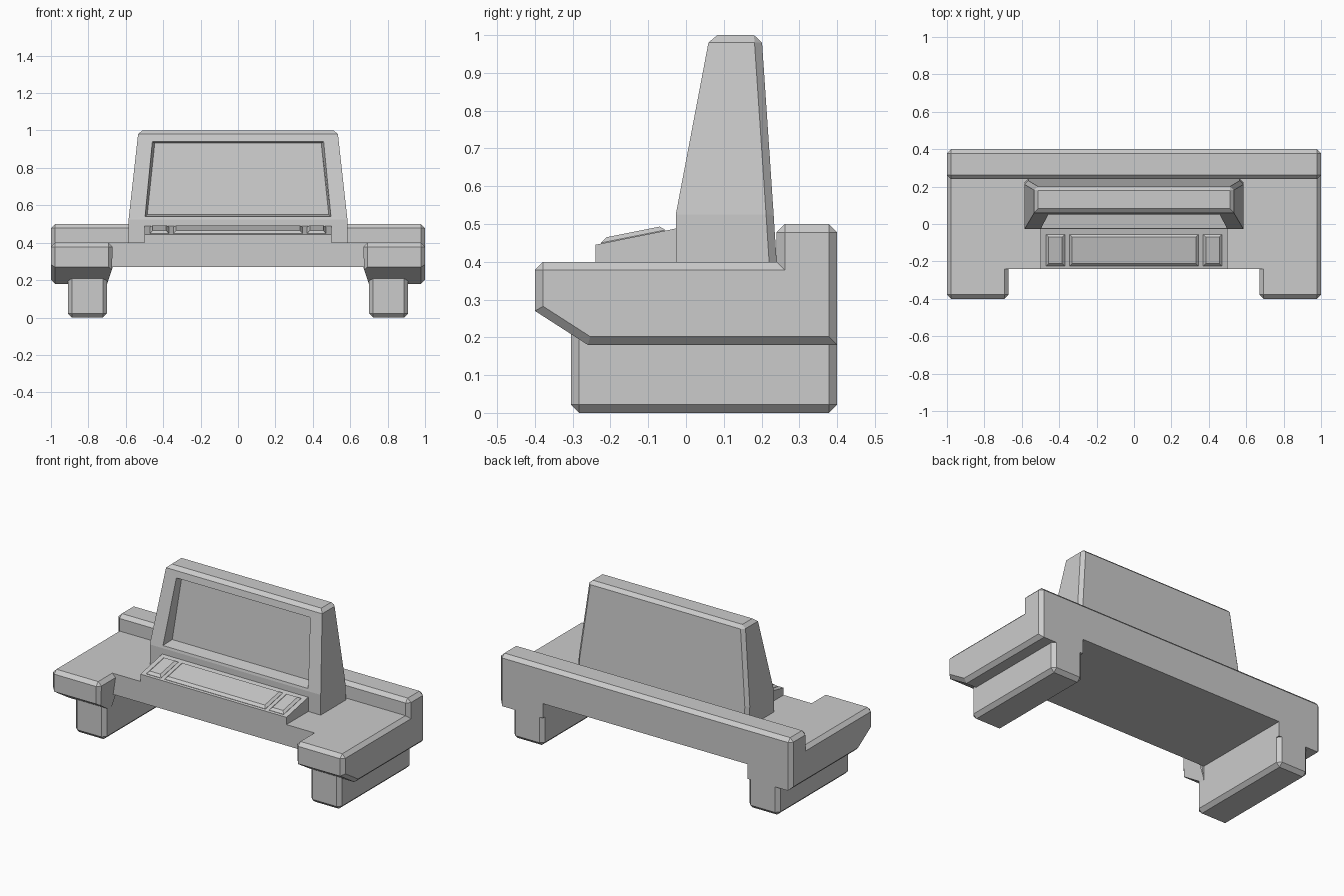
import bpy, bmesh
from mathutils import Vector

if "Cube" in bpy.data.objects:
    bpy.data.objects.remove(bpy.data.objects["Cube"])


def loft(name, rings, bevel=None, width=0.022, mirror=False, edit=None):
    """Closed solid through equal-length rings; chamfers edges whose midpoint passes bevel()."""
    bm = bmesh.new()
    loops = [[bm.verts.new(p) for p in r] for r in rings]
    n = len(rings[0])
    for a, b in zip(loops, loops[1:]):
        for i in range(n):
            j = (i + 1) % n
            bm.faces.new((a[i], a[j], b[j], b[i]))
    bm.faces.new(loops[0][::-1])
    bm.faces.new(loops[-1])
    bmesh.ops.recalc_face_normals(bm, faces=bm.faces[:])
    if edit:
        edit(bm)
    if bevel:
        edges = [e for e in bm.edges if bevel((e.verts[0].co + e.verts[1].co) / 2)]
        bmesh.ops.bevel(bm, geom=edges, offset=width, offset_type='OFFSET', segments=1,
                        profile=0.5, affect='EDGES', clamp_overlap=False)
    bmesh.ops.recalc_face_normals(bm, faces=bm.faces[:])
    mesh = bpy.data.meshes.new(name)
    bm.to_mesh(mesh)
    bm.free()
    ob = bpy.data.objects.new(name, mesh)
    bpy.context.collection.objects.link(ob)
    if mirror:
        ob.modifiers.new("Mirror", 'MIRROR').use_mirror_merge = False
    return ob


def side_profile(yz, x0, x1):
    return [[(x, y, z) for y, z in yz] for x in (x0, x1)]


def rect(x0, x1, y0, y1, z):
    return [(x0, y0, z), (x1, y0, z), (x1, y1, z), (x0, y1, z)]


# Desk centre slab with raised rear rail
def rail_edge(m):
    return m.z > 0.49 and abs(m.x) < 0.69

loft("desk_centre", side_profile([(-.24, .27), (-.24, .4), (.24, .4), (.24, .5), (.4, .5), (.4, .27)],
                                 -.7, .7), rail_edge)

# Desk ends: deeper side blocks continuing the rail
loft("desk_end", side_profile([(-.24, .18), (-.24, .4), (.24, .4), (.24, .5), (.4, .5), (.4, .18)],
                              .7, 1),
     lambda m: (m.x > .99 and m.y > -.23) or (m.z > .49 and .71 < m.x < .99), mirror=True)

# Forward wing tips with sloped undersides
tip = side_profile([(-.4, .27), (-.4, .4), (-.24, .4), (-.24, .27), (-.24, .18), (-.26, .18)], .67, 1)
tip[0] = [(.70 if z < .2 else x, y, z) for x, y, z in tip[0]]
loft("desk_wing_tip", tip,
     lambda m: (m.x > .99 and m.y < -.241) or (m.y < -.39 and m.z > .3) or (m.x < .68 and m.z > .39),
     mirror=True)

# Legs
loft("leg", [rect(.7, .91, -.305, .4, 0), rect(.7, .91, -.305, .4, .225)],
     lambda m: m.z < .2, mirror=True)


# Monitor housing, tapering upward, with recessed screen
def cut_screen(bm):
    face = min((f for f in bm.faces if f.calc_center_median().z > .6 and f.normal.y < -.7),
               key=lambda f: f.calc_center_median().y)
    for low, high in [((.497, -.024, .54), (.458, .052, .94)),
                      ((.485, .05, .552), (.445, .085, .932))]:
        mid = face.calc_center_median().z
        bmesh.ops.inset_individual(bm, faces=[face], thickness=.005)
        for v in face.verts:
            x, y, z = high if v.co.z > mid else low
            v.co = Vector((x if v.co.x > 0 else -x, y, z))

loft("monitor", [rect(-.585, .585, -.027, .24, .4), rect(-.585, .585, -.027, .232, .525),
                 rect(-.532, .532, .063, .2, 1)],
     lambda m: m.z > .99 or (m.y > .2 and abs(m.x) > .4), width=.02, edit=cut_screen)

# Sloped console in front of the monitor
loft("console", side_profile([(-.24, .4), (-.24, .445), (-.027, .488), (-.027, .4)], -.5, .5))


# Raised key panels lying on the console slope
def key_panel(name, x0, x1, mirror=False):
    rings = []
    for inset, lift in [(0, -.006), (0, .002), (.014, .014)]:
        ring = rect(x0 + inset, x1 - inset, -.225 + inset, -.055 - inset, 0)
        rings.append([(x, y, .445 + (y + .24) * .2 + lift) for x, y, _ in ring])
    loft(name, rings, mirror=mirror)

key_panel("main_keys", -.345, .345)
key_panel("side_keys", .37, .47, mirror=True)
